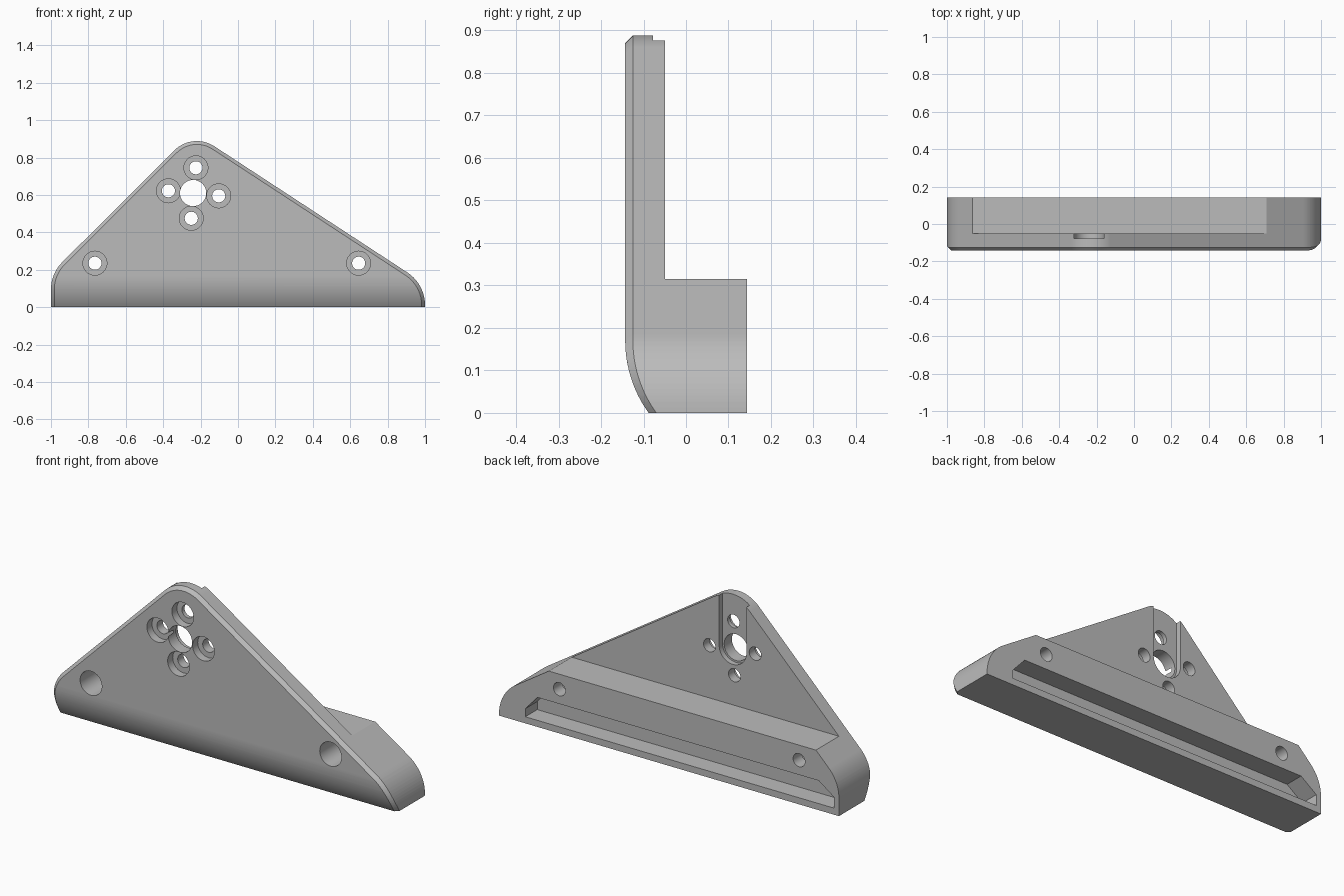
import bpy, bmesh, math

if "Cube" in bpy.data.objects:
    bpy.data.objects.remove(bpy.data.objects["Cube"], do_unlink=True)

FRONT, BACK, PLATE_BACK = -0.143, 0.143, -0.05
CHAMFER = 0.018
FOOT_TOP = 0.315
ROLL_Z, ROLL_R = 0.17, 0.29      # rounded lower front


def arc(cx, cz, r, start, end, steps):
    """Points on a circular arc in the x-z plane, in degrees."""
    angles = [math.radians(start + (end - start) * i / steps) for i in range(steps + 1)]
    return [(cx + r * math.cos(a), cz + r * math.sin(a)) for a in angles]


def circle(cx, cz, r):
    return arc(cx, cz, r, 0, 352.5, 47)


def outline(inset):
    """Rounded triangle with a flat bottom."""
    return ([(1 - inset, 0)]
            + arc(0.79, 0.01, 0.21 - inset, 0, 57, 14)
            + arc(-0.22, 0.718, 0.17 - inset, 57, 135, 16)
            + arc(-0.795, 0.095, 0.205 - inset, 135, 180, 12)
            + [(inset - 1, 0)])


def loft(name, sections):
    """Solid through matching (y, points) sections."""
    bm = bmesh.new()
    rings = [[bm.verts.new((x, y, z)) for x, z in pts] for y, pts in sections]
    for a, b in zip(rings, rings[1:]):
        for i in range(len(a)):
            j = (i + 1) % len(a)
            bm.faces.new((a[i], a[j], b[j], b[i]))
    bm.faces.new(rings[0])
    bm.faces.new(rings[-1])
    bmesh.ops.recalc_face_normals(bm, faces=bm.faces)
    mesh = bpy.data.meshes.new(name)
    bm.to_mesh(mesh)
    bm.free()
    obj = bpy.data.objects.new(name, mesh)
    bpy.context.collection.objects.link(obj)
    return obj


# Bracket body with a chamfered front rim
bracket = loft("bracket", [(FRONT, outline(CHAMFER)),
                           (FRONT + CHAMFER, outline(0)),
                           (BACK, outline(0))])

# Roll the lower front edge backwards
bm = bmesh.new()
bm.from_mesh(bracket.data)
levels = 12
for i in range(1, levels + 1):
    bmesh.ops.bisect_plane(bm, geom=bm.verts[:] + bm.edges[:] + bm.faces[:], dist=1e-5,
                           plane_co=(0, 0, ROLL_Z * i / levels), plane_no=(0, 0, 1))
for v in bm.verts:
    if v.co.y < -0.1 and v.co.z < ROLL_Z:
        v.co.y += ROLL_R - math.sqrt(ROLL_R ** 2 - (ROLL_Z - v.co.z) ** 2)
bm.to_mesh(bracket.data)
bm.free()

cutters = []


def cut(name, pts, y0, y1):
    cutters.append(loft(name, [(y0, pts), (y1, pts)]))


# Space above the foot, behind the plate
cut("upper_cut", [(-1.2, FOOT_TOP), (1.2, FOOT_TOP), (1.2, 1.1), (-1.2, 1.1)],
    PLATE_BACK, 0.3)

# Long pocket in the back of the foot
cut("pocket_cut", [(-0.972, 0.035), (0.845, 0.035), (0.845, 0.078), (0.774, 0.157),
                   (-0.881, 0.157), (-0.972, 0.092)], 0.043, 0.3)

# Vertical channel from the centre hole to the top
cut("channel_cut", arc(-0.24, 0.61, 0.08, 180, 360, 24) + [(-0.16, 1.1), (-0.32, 1.1)],
    -0.078, 0.2)

# Centre hole
cut("centre_cut", circle(-0.24, 0.61, 0.07), -0.3, 0.3)

# Counterbored screw holes: x, z, bore floor
for x, z, floor in [(-0.225, 0.745, -0.1), (-0.372, 0.622, -0.1), (-0.103, 0.595, -0.1),
                    (-0.25, 0.475, -0.1), (-0.765, 0.235, 0.07), (0.645, 0.235, 0.07)]:
    cut("bore_cut", circle(x, z, 0.064), -0.3, floor)
    cut("hole_cut", circle(x, z, 0.035), -0.3, 0.3)

for cutter in cutters:
    cutter.hide_render = True
    mod = bracket.modifiers.new(cutter.name, "BOOLEAN")
    mod.operation = "DIFFERENCE"
    mod.solver = "EXACT"
    mod.object = cutter

# Bake the cuts and remove the cutters
bpy.context.view_layer.update()
graph = bpy.context.evaluated_depsgraph_get()
mesh = bpy.data.meshes.new_from_object(bracket.evaluated_get(graph))
bracket.modifiers.clear()
bracket.data = mesh
for cutter in cutters:
    bpy.data.objects.remove(cutter, do_unlink=True)

# Plain grey finish
grey = bpy.data.materials.new("plain_grey")
grey.use_nodes = True
colour = (0.5, 0.5, 0.5, 1)
grey.diffuse_color = colour
grey.node_tree.nodes["Principled BSDF"].inputs["Base Color"].default_value = colour
mesh.materials.clear()
mesh.materials.append(grey)
for face in mesh.polygons:
    face.material_index = 0

# Smooth curves with crisp edges
bpy.ops.object.select_all(action="DESELECT")
bracket.select_set(True)
bpy.context.view_layer.objects.active = bracket
bpy.ops.object.shade_smooth_by_angle(angle=math.radians(25))
weighted = bracket.modifiers.new("weighted_normals", "WEIGHTED_NORMAL")
weighted.keep_sharp = True
